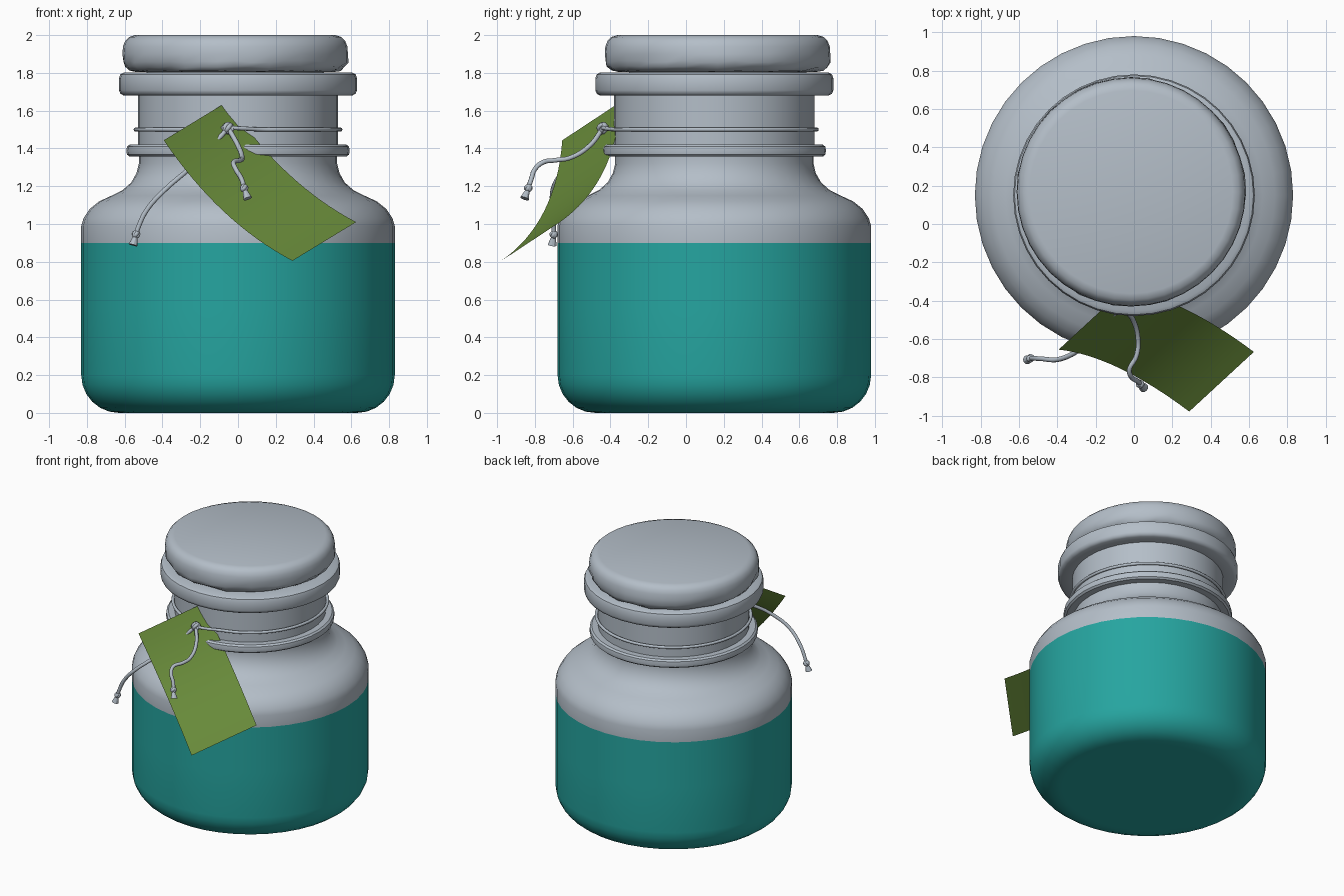
import bpy, bmesh, math, random
from mathutils import Vector

if "Cube" in bpy.data.objects:
    bpy.data.objects.remove(bpy.data.objects["Cube"])

random.seed(4)


def material(name, rgb):
    m = bpy.data.materials.new(name)
    m.diffuse_color = (*rgb, 1)
    m.use_nodes = True
    m.node_tree.nodes["Principled BSDF"].inputs["Base Color"].default_value = m.diffuse_color
    return m


GREY = material("pale grey", (0.456, 0.515, 0.578))
TEAL = material("teal", (0.019, 0.376, 0.352))
GREEN = material("leaf green", (0.138, 0.254, 0.042))


def add_object(name, data, mats, angle=40):
    ob = bpy.data.objects.new(name, data)
    bpy.context.collection.objects.link(ob)
    for m in mats:
        data.materials.append(m)
    bpy.ops.object.select_all(action='DESELECT')
    ob.select_set(True)
    bpy.context.view_layer.objects.active = ob
    if ob.type == 'CURVE':
        bpy.ops.object.convert(target='MESH')
    bpy.ops.object.shade_smooth_by_angle(angle=math.radians(angle))
    return ob


def lathe(name, profile, centre, mats, sides, rule=None, wobble=None, angle=40):
    """Turn (radius, z) points around a vertical axis."""
    bm = bmesh.new()
    rings = []
    for r, z in profile:
        ring = []
        for i in range(sides):
            a = 2 * math.pi * i / sides
            rr, zz = wobble(r, z) if wobble else (r, z)
            ring.append(bm.verts.new((centre[0] + rr * math.cos(a), centre[1] + rr * math.sin(a), zz)))
        rings.append(ring)
    for lo, hi in zip(rings, rings[1:]):
        for i in range(sides):
            j = (i + 1) % sides
            bm.faces.new((lo[i], lo[j], hi[j], hi[i]))
    bmesh.ops.remove_doubles(bm, verts=bm.verts, dist=1e-4)
    bmesh.ops.recalc_face_normals(bm, faces=bm.faces)
    if rule:
        for f in bm.faces:
            f.material_index = rule(f.calc_center_median())
    me = bpy.data.meshes.new(name)
    bm.to_mesh(me)
    bm.free()
    return add_object(name, me, mats, angle)


def string(name, points, radius, cyclic=False):
    """Smooth tube through the given points."""
    cu = bpy.data.curves.new(name, 'CURVE')
    cu.dimensions = '3D'
    cu.bevel_depth = radius
    cu.bevel_resolution = 2
    cu.use_fill_caps = True
    sp = cu.splines.new('BEZIER')
    sp.resolution_u = 6
    sp.bezier_points.add(len(points) - 1)
    for bp, p in zip(sp.bezier_points, points):
        bp.co = p
        bp.handle_left_type = bp.handle_right_type = 'AUTO'
    sp.use_cyclic_u = cyclic
    return add_object(name, cu, [GREY], 60)


# Jar: rounded foot, straight wall, shoulder, neck ring, neck and rim
AXIS = (0, 0.15)
jar = [(0, 0.003), (0.60, 0)]
jar += [(0.63 + 0.2 * math.sin(t), 0.2 - 0.2 * math.cos(t))
        for t in (math.radians(d) for d in range(0, 91, 15))]
jar += [(0.83, 0.55), (0.83, 0.9), (0.83, 0.99), (0.818, 1.03), (0.785, 1.08), (0.735, 1.12),
        (0.67, 1.15), (0.61, 1.18), (0.565, 1.22), (0.537, 1.27), (0.525, 1.32), (0.525, 1.357),
        (0.575, 1.357), (0.588, 1.368), (0.591, 1.388), (0.588, 1.409), (0.575, 1.42), (0.53, 1.42),
        (0.53, 1.68), (0.605, 1.68), (0.623, 1.69), (0.63, 1.708), (0.63, 1.772), (0.623, 1.792),
        (0.605, 1.802), (0.48, 1.802), (0.48, 1.6)]
lathe("jar", jar, AXIS, [GREY, TEAL], 40, lambda c: 1 if c.z < 0.9 else 0)


# Cork lid: slightly lumpy lower edge, with a plug down into the neck
def lumpy(r, z):
    if r > 0.54 and z < 1.9:
        return r + random.uniform(-0.008, 0.008), z + random.uniform(-0.006, 0.006)
    return r, z


lid = [(0, 1.6), (0.47, 1.6), (0.47, 1.806), (0.53, 1.806), (0.562, 1.814), (0.582, 1.832),
       (0.593, 1.86), (0.597, 1.90), (0.594, 1.94), (0.582, 1.97), (0.562, 1.99), (0.53, 2.0), (0, 2.0)]
lathe("cork_lid", lid, (-0.015, 0.167), [GREY], 40, wobble=lumpy, angle=50)

# Curved paper tag: a thin sheet sagging along its length
corner = Vector((-0.393, -0.655, 1.443))
length = Vector((0.681, -0.323, -0.638))
width = Vector((0.337, 0.311, 0.205))
sag = Vector((-0.024, 0.065, -0.057))
bm = bmesh.new()
steps = 16
rows = []
for i in range(steps + 1):
    s = i / steps
    p = corner + length * s + sag * (4 * s * (1 - s))
    rows.append((bm.verts.new(p), bm.verts.new(p + width)))
for a, b in zip(rows, rows[1:]):
    bm.faces.new((a[0], b[0], b[1], a[1]))
tag_mesh = bpy.data.meshes.new("tag")
bm.to_mesh(tag_mesh)
bm.free()
add_object("tag", tag_mesh, [GREEN])

# String loop round the neck, pulled forward to the knot
KNOT = Vector((-0.052, -0.44, 1.508))
loop = [KNOT]
for k in range(33):
    a = math.radians(-76 + 328 * k / 32)
    loop.append((0.542 * math.cos(a), 0.15 + 0.542 * math.sin(a), 1.5))
string("neck_string", loop, 0.011, True)

# Loose string ends: one over the tag, one behind it
front_end = [KNOT, (0.0, -0.51, 1.415), (0.022, -0.615, 1.35), (0.012, -0.69, 1.338),
             (-0.024, -0.76, 1.325), (-0.012, -0.80, 1.29), (0.02, -0.82, 1.235), (0.032, -0.835, 1.19)]
back_end = [KNOT, (-0.15, -0.50, 1.40), (-0.267, -0.64, 1.285), (-0.388, -0.705, 1.18),
            (-0.483, -0.703, 1.074), (-0.525, -0.70, 0.99), (-0.54, -0.70, 0.945)]
string("front_string_end", front_end, 0.013)
string("back_string_end", back_end, 0.013)


# Knot made of small crossing loops
def knot(name, centre, size):
    for n, (u, v) in enumerate((((1, 0, 0), (0, 0.5, 1)), ((0, 1, 0), (0.6, 0, 0.8)), ((0.8, 0.6, 0), (0, 0, 1)))):
        u, v = Vector(u).normalized(), Vector(v).normalized()
        pts = [Vector(centre) + size * (u * math.cos(t) + v * math.sin(t))
               for t in (k * math.pi / 4 for k in range(8))]
        string(f"{name}_loop_{n}", pts, 0.012, True)


knot("tag_knot", KNOT, 0.021)

# End knots with flared, frayed tips
for name, p, d in (("front", front_end[-1], (0.012, -0.012, -0.035)), ("back", back_end[-1], (-0.01, -0.005, -0.035))):
    knot(f"{name}_end_knot", p, 0.011)
    bpy.ops.mesh.primitive_cone_add(vertices=10, radius1=0.024, radius2=0.012, depth=0.045,
                                    location=Vector(p) + Vector(d))
    tip = bpy.context.object
    tip.name = f"{name}_frayed_tip"
    tip.rotation_euler = Vector(d).to_track_quat('-Z', 'Y').to_euler()
    tip.data.materials.append(GREY)
